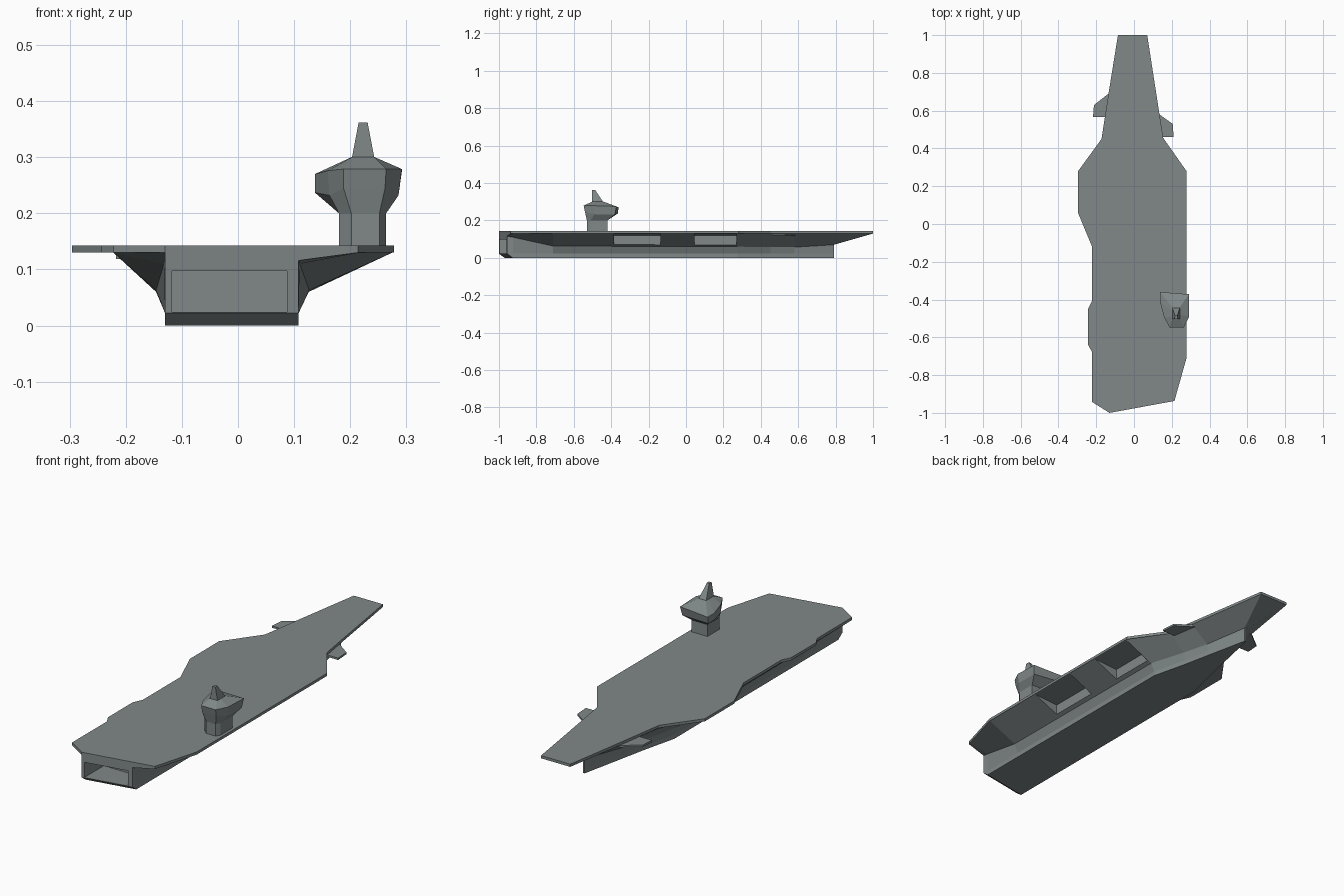
import bpy, bmesh

if "Cube" in bpy.data.objects:
    bpy.data.objects.remove(bpy.data.objects["Cube"])

grey = bpy.data.materials.new("dark_grey_paint")
grey.diffuse_color = (.22, .25, .25, 1)
grey.use_nodes = True
grey.node_tree.nodes["Principled BSDF"].inputs["Base Color"].default_value = grey.diffuse_color

def finish(name, bm):
    bmesh.ops.recalc_face_normals(bm, faces=bm.faces)
    me = bpy.data.meshes.new(name)
    bm.to_mesh(me)
    bm.free()
    me.materials.append(grey)
    ob = bpy.data.objects.new(name, me)
    bpy.context.collection.objects.link(ob)
    return ob

def loft(name, rings, paired_caps=False):
    """Skin a list of equal-length point rings and close both ends."""
    bm = bmesh.new()
    vs = [[bm.verts.new(p) for p in r] for r in rings]
    n = len(rings[0])
    for a, b in zip(vs, vs[1:]):
        for i in range(n):
            j = (i + 1) % n
            bm.faces.new((a[i], a[j], b[j], b[i]))
    for r in (vs[0], vs[-1]):
        if paired_caps:
            for i in range(n // 2 - 1):
                bm.faces.new((r[i], r[i + 1], r[n - 2 - i], r[n - 1 - i]))
        else:
            bm.faces.new(r)
    return finish(name, bm)

def at_z(pts, z):
    return [(x, y, z) for x, y in pts]

def cut(target, name, profile, y0, y1):
    """Subtract an x-z profile extruded along y."""
    c = loft(name, [[(x, y, z) for x, z in profile] for y in (y0, y1)])
    c.hide_render = True
    c.display_type = 'WIRE'
    m = target.modifiers.new(name, 'BOOLEAN')
    m.operation, m.solver, m.object = 'DIFFERENCE', 'EXACT', c

# Flight deck slab
deck = [(-.085, 1), (.07, 1), (.135, .58), (.155, .455), (.278, .28), (.278, -.71),
        (.214, -.937), (-.13, -1), (-.222, -.942), (-.222, -.678), (-.243, -.64),
        (-.243, -.45), (-.222, -.407), (-.222, -.12), (-.296, .058), (-.296, .28),
        (-.172, .45), (-.135, .69)]
loft("flight_deck", [at_z(deck, .13), at_z(deck, .143)])

# Hull: skewed transom, then sections with keel, bilge, knuckle and deck edge
def skew(x):
    return -1 + (x + .13) * .183

def section(y, top, knuckle, keel, zk):
    (tp, ts), (kp, ks), (bp, bs) = top, knuckle, keel
    return [(tp, y, .13), (kp, y, zk), (bp, y, .022), (bp, y, 0),
            (bs, y, 0), (bs, y, .022), (ks, y, zk), (ts, y, .13)]

stern = [(x, skew(x) + (.03 if z == 0 else 0), z)
         for x, y, z in section(0, (-.13, .214), (-.13, .108), (-.13, .108), .116)]
bow = section(.79, (-.085, .07), (-.015, -.007), (-.015, -.007), .07)
bow[0], bow[7] = (-.085, 1, .13), (.07, 1, .13)
hull = loft("hull", [
    stern,
    section(-.925, (-.222, .216), (-.132, .110), (-.13, .108), .11),
    section(-.71, (-.222, .275), (-.146, .127), (-.13, .108), .063),
    section(.275, (-.222, .275), (-.146, .126), (-.13, .108), .06),
    section(.452, (-.17, .155), (-.1, .077), (-.087, .065), .057),
    section(.58, (-.15, .135), (-.066, .044), (-.06, .038), .057),
    bow], True)

# Stern opening and the two lift recesses, which run out to the deck edge
cut(hull, "stern_opening_cutter",
    [(-.118, .024), (.087, .024), (.087, .097), (-.118, .097)], -1.1, -.85)
for i, span in enumerate([(-.385, -.135), (.045, .27)]):
    cut(hull, f"lift_recess_cutter_{i}",
        [(.145, .04), (.32, .04), (.32, .1295), (.27, .1295), (.145, .12)], *span)

# Thin side platforms near the bow
for name, pts in [
        ("port_platform", [(-.10, .70), (-.135, .69), (-.212, .63), (-.217, .567), (-.10, .567)]),
        ("starboard_platform", [(.10, .59), (.135, .58), (.205, .53), (.21, .46), (.10, .46)])]:
    loft(name, [at_z(pts, .119), at_z(pts, .128)])

# Island tower: stem, flared bridge and sloped roof
stem = [(.202, -.53), (.252, -.53), (.264, -.51), (.264, -.42), (.18, -.42), (.18, -.45), (.18, -.51)]
low = [(.188, -.54), (.262, -.54), (.286, -.49), (.286, -.38), (.137, -.365), (.137, -.41), (.163, -.495)]
high = [(.188, -.547), (.264, -.547), (.292, -.492), (.292, -.372), (.137, -.36), (.137, -.41), (.16, -.495)]
roof = [(.203, -.503), (.243, -.503), (.244, -.48), (.243, -.44), (.203, -.44), (.202, -.46), (.202, -.49)]
z_low = [.245, .245, .232, .232, .237, .237, .232]
z_high = [.279, .279, .279, .275, .27, .27, .276]
loft("island_tower", [at_z(stem, .14), at_z(stem, .2),
                      [(x, y, z) for (x, y), z in zip(low, z_low)],
                      [(x, y, z) for (x, y), z in zip(high, z_high)],
                      at_z(roof, .3)])

# Mast
loft("mast", [at_z([(.203, -.502), (.243, -.502), (.243, -.443), (.203, -.443)], .299),
              at_z([(.215, -.502), (.231, -.502), (.229, -.485), (.217, -.485)], .362)])
